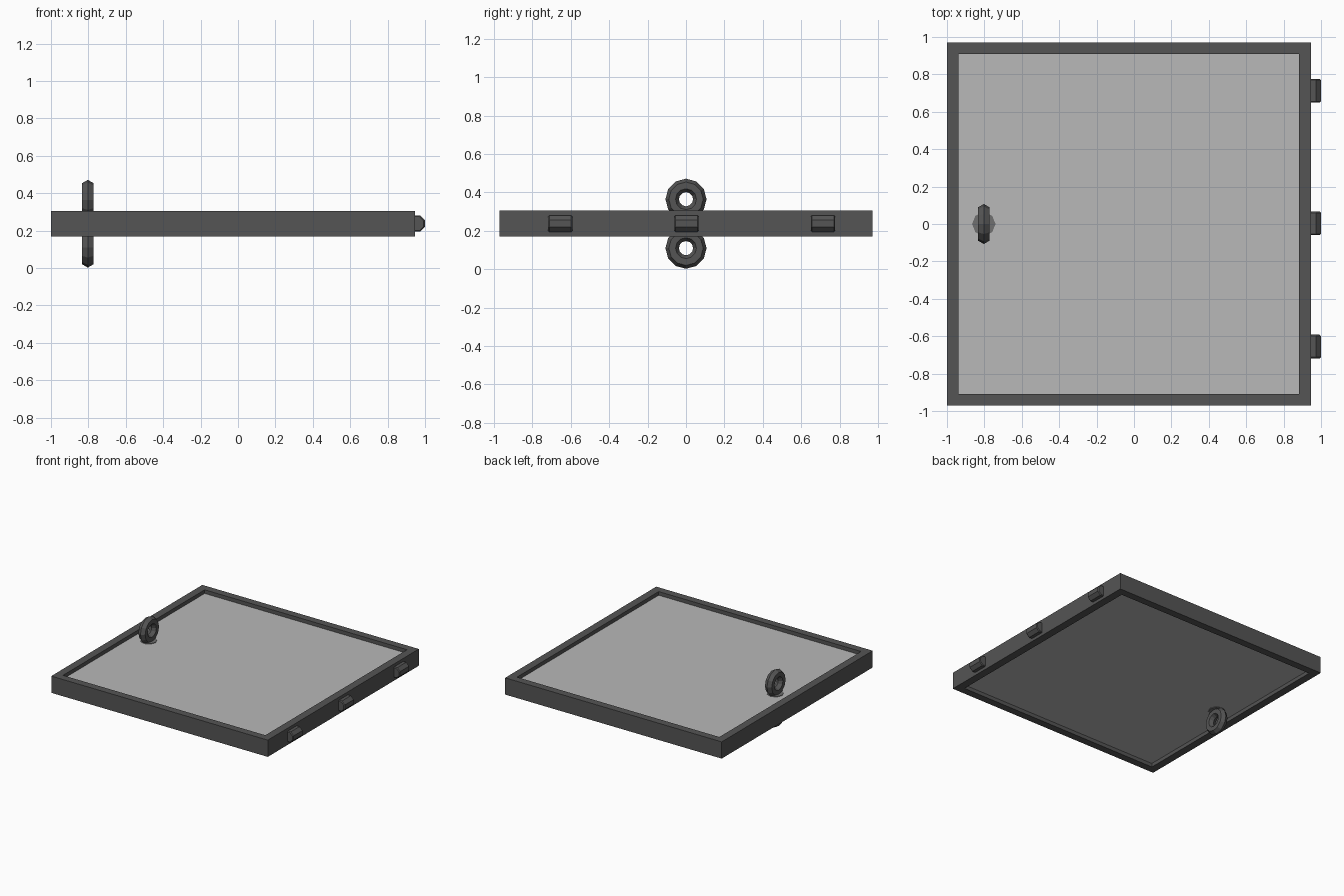
import bpy, bmesh, math
from mathutils import Matrix

if "Cube" in bpy.data.objects:
    bpy.data.objects.remove(bpy.data.objects["Cube"])

ZC = 0.237          # mid-plane of the hatch
RING_X = -0.803


def material(name, rgba):
    m = bpy.data.materials.new(name)
    m.diffuse_color = rgba
    m.use_nodes = True
    m.node_tree.nodes["Principled BSDF"].inputs["Base Color"].default_value = m.diffuse_color
    return m


METAL = material("dark_metal", (0.09, 0.09, 0.09, 1))
STEEL = material("mid_metal", (0.16, 0.16, 0.16, 1))
PANE = material("light_pane", (0.48, 0.48, 0.48, 1))


def make(name, bm, mat):
    bmesh.ops.recalc_face_normals(bm, faces=bm.faces)
    me = bpy.data.meshes.new(name)
    bm.to_mesh(me)
    bm.free()
    me.materials.append(mat)
    ob = bpy.data.objects.new(name, me)
    bpy.context.collection.objects.link(ob)
    return ob


def rect(bm, x0, x1, y0, y1, z):
    return [bm.verts.new((x, y, z)) for x, y in ((x0, y0), (x1, y0), (x1, y1), (x0, y1))]


# Square frame: four loops joined into a rectangular tube
bm = bmesh.new()
outer, inner = (-1, 0.947, -0.97, 0.97), (-0.937, 0.883, -0.91, 0.91)
lo, hi = ZC - 0.068, ZC + 0.068
loops = [rect(bm, *outer, lo), rect(bm, *outer, hi), rect(bm, *inner, hi), rect(bm, *inner, lo)]
for a, b in zip(loops, loops[1:] + loops[:1]):
    for i in range(4):
        j = (i + 1) % 4
        bm.faces.new((a[i], a[j], b[j], b[i]))
make("frame", bm, METAL)

# Recessed pane
bm = bmesh.new()
bmesh.ops.create_cube(bm, size=1, matrix=Matrix.Translation((-0.027, 0, ZC))
                      @ Matrix.Diagonal((1.82, 1.82, 0.076, 1)))
make("pane", bm, PANE)


# Low-poly pull ring standing in the YZ plane
def ring(name, z, major=0.072, minor=0.035, segs=12, sides=6):
    bm = bmesh.new()
    grid = []
    for i in range(segs):
        a = 2 * math.pi * i / segs
        row = []
        for k in range(sides):
            b = 2 * math.pi * k / sides
            r = major + minor * math.cos(b)
            row.append(bm.verts.new((RING_X + minor * math.sin(b), r * math.sin(a), z + r * math.cos(a))))
        grid.append(row)
    for i in range(segs):
        for k in range(sides):
            n, m = (i + 1) % segs, (k + 1) % sides
            bm.faces.new((grid[i][k], grid[n][k], grid[n][m], grid[i][m]))
    make(name, bm, METAL)


ring("upper_ring", ZC + 0.127)
ring("lower_ring", ZC - 0.128)

# Ring spindle through the pane
bm = bmesh.new()
bmesh.ops.create_cone(bm, cap_ends=True, segments=8, radius1=0.063, radius2=0.063, depth=0.084,
                      matrix=Matrix.Translation((RING_X, 0, ZC)))
make("ring_spindle", bm, STEEL)

# Three octagonal hinge knuckles on the right edge
for n, y in enumerate((-0.655, 0.003, 0.713)):
    bm = bmesh.new()
    bmesh.ops.create_cone(bm, cap_ends=True, segments=8, radius1=0.047, radius2=0.047, depth=0.126,
                          matrix=Matrix.Translation((0.9555, y, ZC)) @ Matrix.Rotation(math.pi / 2, 4, 'X')
                          @ Matrix.Rotation(math.pi / 8, 4, 'Z'))
    caps = [e for e in bm.edges if any(len(f.verts) == 8 for f in e.link_faces)]
    bmesh.ops.bevel(bm, geom=caps, offset=0.006, segments=1, affect='EDGES')
    make(f"hinge_{n + 1}", bm, METAL)
